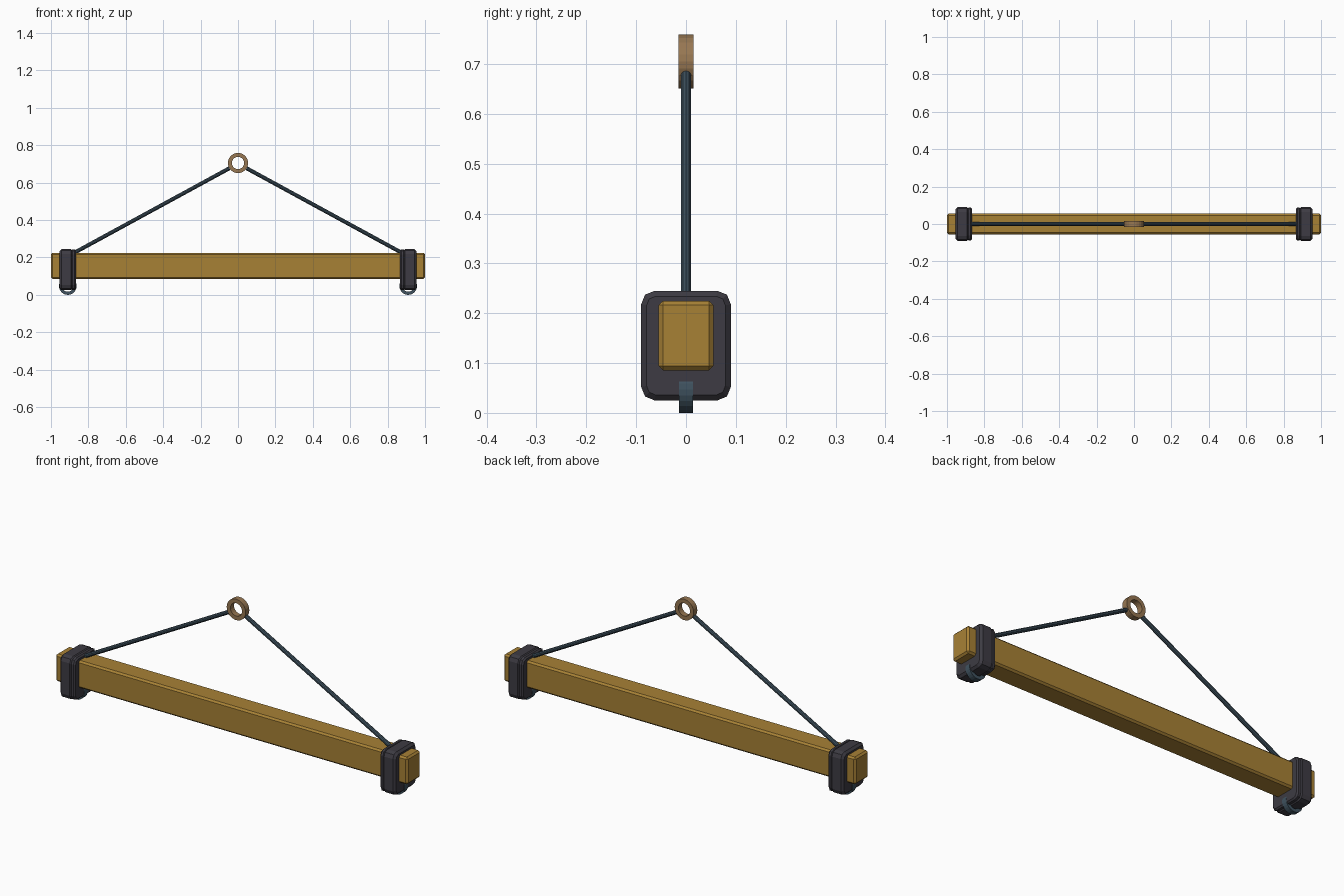
import bpy
import bmesh
import math
from mathutils import Vector

cube = bpy.data.objects.get("Cube")
if cube:
    bpy.data.objects.remove(cube, do_unlink=True)


def material(name, rgb):
    m = bpy.data.materials.new(name)
    m.use_nodes = True
    m.diffuse_color = (*rgb, 1)
    m.node_tree.nodes["Principled BSDF"].inputs["Base Color"].default_value = (*rgb, 1)
    return m


WOOD = material("golden wood", (0.39, 0.22, 0.036))
RUBBER = material("dark clamp", (0.047, 0.044, 0.056))
STEEL = material("blue steel", (0.05, 0.085, 0.115))
BRASS = material("dull brass", (0.31, 0.185, 0.085))


def finish(name, bm, mat):
    bmesh.ops.recalc_face_normals(bm, faces=bm.faces)
    mesh = bpy.data.meshes.new(name)
    bm.to_mesh(mesh)
    bm.free()
    mesh.materials.append(mat)
    obj = bpy.data.objects.new(name, mesh)
    bpy.context.collection.objects.link(obj)
    return obj


def box(name, lo, hi, mat, edge, corner=0):
    """Box with rounded corners along x and a chamfer on all edges."""
    lo, hi = Vector(lo), Vector(hi)
    bm = bmesh.new()
    bmesh.ops.create_cube(bm, size=1)
    for v in bm.verts:
        v.co = (lo + hi) / 2 + v.co * (hi - lo)
    if corner:
        along_x = [e for e in bm.edges
                   if abs(e.verts[0].co.x - e.verts[1].co.x) > 0.001]
        bmesh.ops.bevel(bm, geom=along_x, offset=corner, segments=2,
                        profile=0.5, affect='EDGES')
        caps = [f for f in bm.faces if len(f.verts) > 4]
        rim = list({e for f in caps for e in f.edges})
    else:
        rim = bm.edges[:]
    bmesh.ops.bevel(bm, geom=rim, offset=edge, segments=1, affect='EDGES')
    return finish(name, bm, mat)


def ring(name, centre, outer, inner, half, mat, sides=24):
    """Flat-sided ring with its axis along y."""
    bm = bmesh.new()
    loops = []
    for i in range(sides):
        a = 2 * math.pi * i / sides
        d = Vector((math.cos(a), 0, math.sin(a)))
        loops.append([bm.verts.new(Vector(centre) + d * r + Vector((0, y, 0)))
                      for r, y in ((outer, -half), (outer, half),
                                   (inner, half), (inner, -half))])
    for i in range(sides):
        a, b = loops[i], loops[(i + 1) % sides]
        for j in range(4):
            k = (j + 1) % 4
            bm.faces.new((a[j], a[k], b[k], b[j]))
    return finish(name, bm, mat)


def rod(name, start, end, radius, mat):
    start, end = Vector(start), Vector(end)
    bm = bmesh.new()
    bmesh.ops.create_cone(bm, cap_ends=True, segments=10, radius1=radius,
                          radius2=radius, depth=(end - start).length)
    turn = (end - start).to_track_quat('Z', 'Y')
    for v in bm.verts:
        v.co = turn @ v.co + (start + end) / 2
    return finish(name, bm, mat)


# Main beam and hanging ring
box("beam", (-1, -0.055, 0.085), (1, 0.055, 0.225), WOOD, 0.009)
ring("hanging_ring", (0, 0, 0.705), 0.054, 0.033, 0.015, BRASS)

# Clamp, collar, lower eye and suspension rod at each end
for side, s in (("left", 1), ("right", -1)):
    def span(a, b):
        return sorted((s * a, s * b))

    x0, x1 = span(0.882, 0.954)
    box(side + "_clamp", (x0, -0.09, 0.025), (x1, 0.09, 0.245), RUBBER, 0.011, 0.027)
    x0, x1 = span(0.866, 0.892)
    box(side + "_collar", (x0, -0.088, 0.027), (x1, 0.088, 0.243), RUBBER, 0.007, 0.027)
    ring(side + "_lower_eye", (s * 0.91, 0, 0.047), 0.047, 0.03, 0.014, STEEL)
    rod(side + "_rod", (s * 0.885, 0, 0.22), (s * 0.046, 0, 0.677), 0.0105, STEEL)
